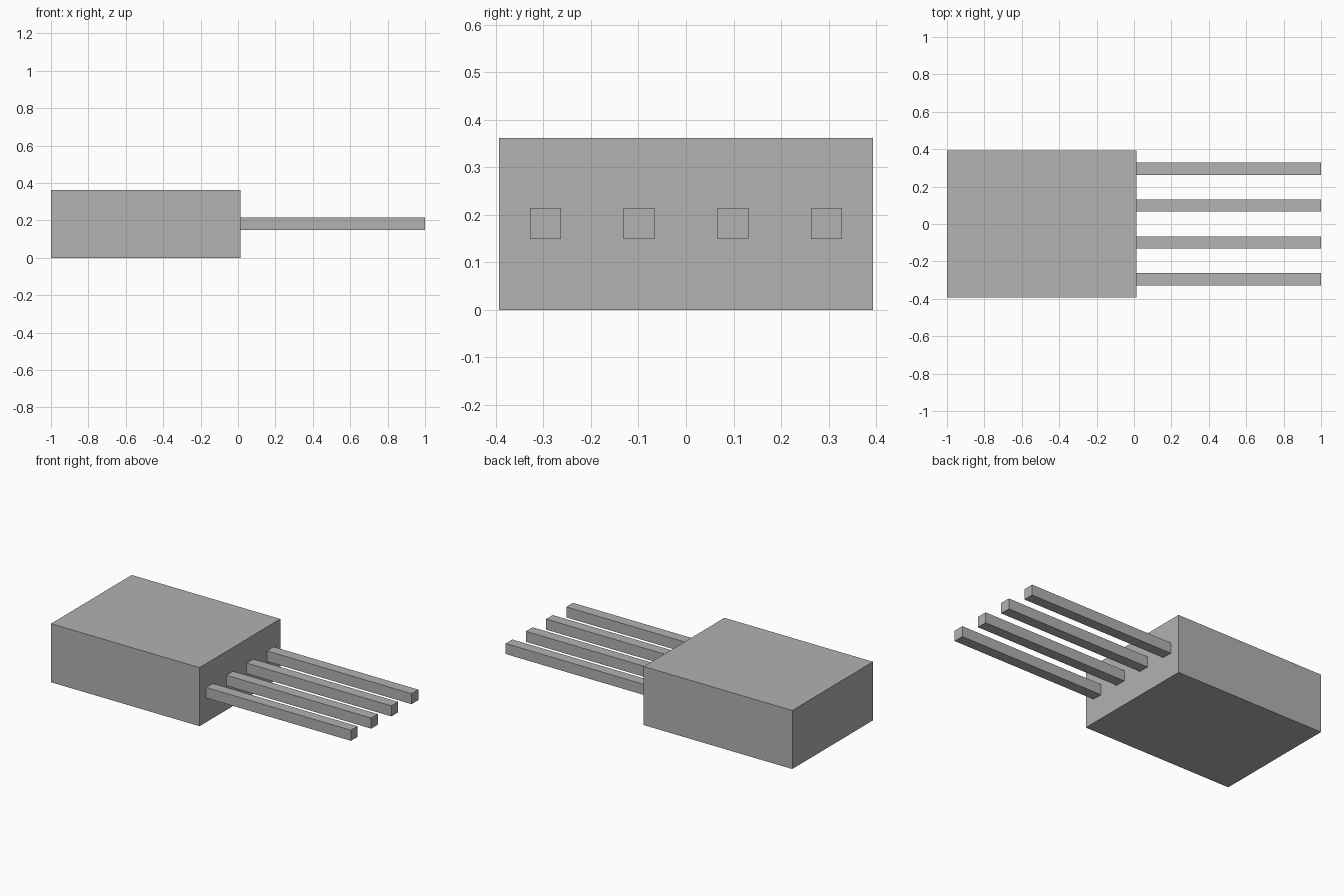
import bpy

if "Cube" in bpy.data.objects:
    bpy.data.objects.remove(bpy.data.objects["Cube"], do_unlink=True)

GREY = (0.445, 0.445, 0.445, 1)
grey = bpy.data.materials.new("plain grey")
grey.use_nodes = True
grey.diffuse_color = GREY
grey.node_tree.nodes["Principled BSDF"].inputs["Base Color"].default_value = GREY


def box(name, low, high):
    """Axis-aligned box between two corners."""
    centre = [(a + b) / 2 for a, b in zip(low, high)]
    bpy.ops.mesh.primitive_cube_add(size=1, location=centre)
    obj = bpy.context.object
    obj.name = name
    obj.scale = [b - a for a, b in zip(low, high)]
    bpy.ops.object.transform_apply(location=False, rotation=False, scale=True)
    obj.data.materials.append(grey)
    return obj


# Housing block
JOINT = 0.013
HALF_WIDTH, HEIGHT = 0.393, 0.361
box("housing", (-1, -HALF_WIDTH, 0), (JOINT, HALF_WIDTH, HEIGHT))

# Row of four square pins
PITCH, HALF_PIN = 0.197, 0.0325
MID = HEIGHT / 2 + 0.001
for i in range(4):
    y = (i - 1.5) * PITCH
    box(f"pin_{i + 1}", (JOINT, y - HALF_PIN, MID - HALF_PIN),
        (1, y + HALF_PIN, MID + HALF_PIN))
